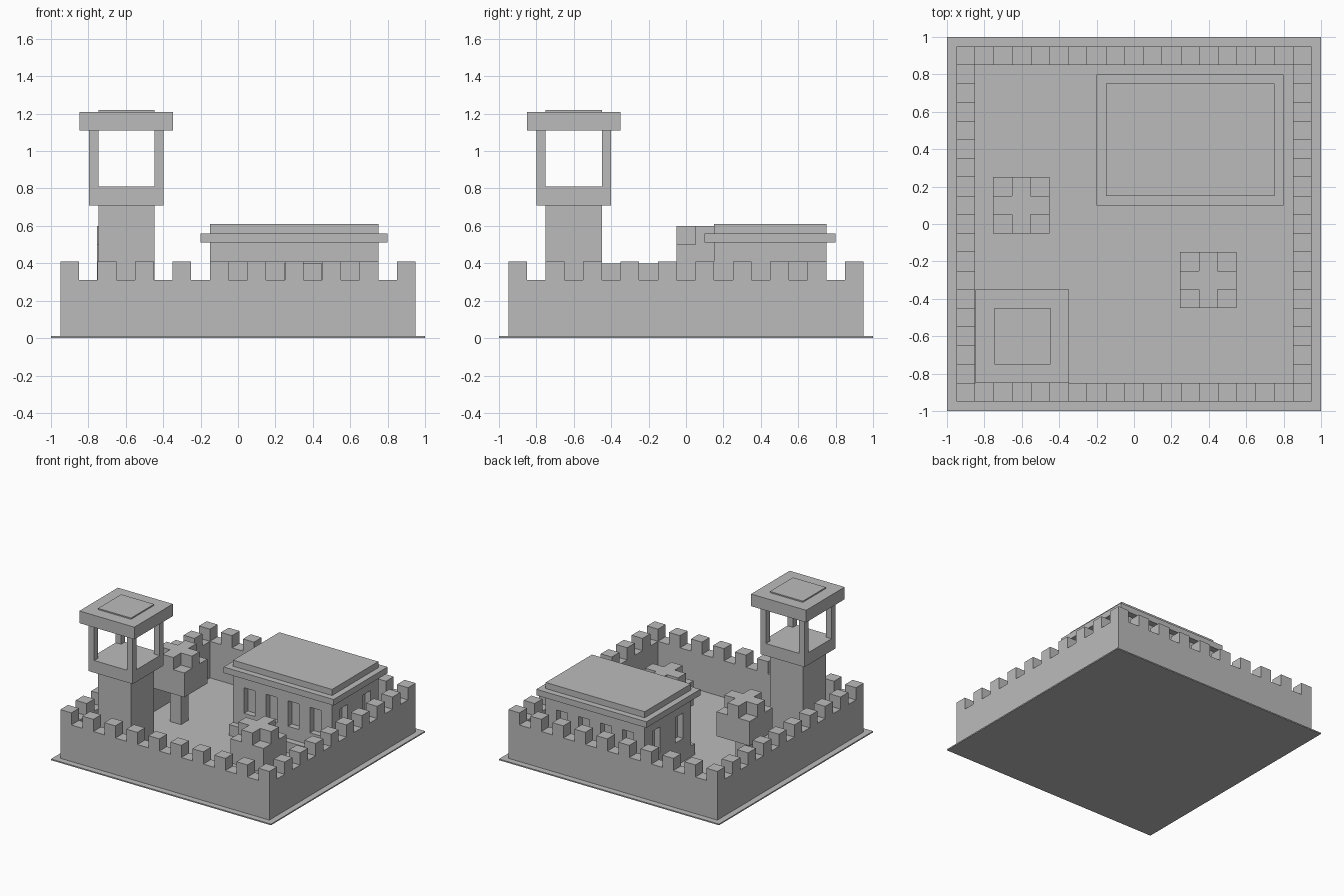
import bpy
import bmesh
from mathutils import Matrix, Vector

cube = bpy.data.objects.get("Cube")
if cube:
    bpy.data.objects.remove(cube, do_unlink=True)

stone = bpy.data.materials.new("grey_stone")
stone.use_nodes = True
grey = (0.5, 0.5, 0.5, 1)
stone.diffuse_color = grey
stone.node_tree.nodes["Principled BSDF"].inputs["Base Color"].default_value = grey


def build(name, boxes):
    """Make one object from boxes given as (x0, x1, y0, y1, z0, z1)."""
    bm = bmesh.new()
    for x0, x1, y0, y1, z0, z1 in boxes:
        mid = Vector((x0 + x1, y0 + y1, z0 + z1)) / 2
        size = Matrix.Diagonal((x1 - x0, y1 - y0, z1 - z0, 1))
        bmesh.ops.create_cube(bm, size=1, matrix=Matrix.Translation(mid) @ size)
    mesh = bpy.data.meshes.new(name)
    bm.to_mesh(mesh)
    bm.free()
    mesh.materials.append(stone)
    obj = bpy.data.objects.new(name, mesh)
    bpy.context.collection.objects.link(obj)
    return obj


def block(x, y, half, z0, z1):
    """Square box centred on x, y."""
    return (x - half, x + half, y - half, y + half, z0, z1)


GROUND = 0.01
build("ground_plate", [(-1, 1, -1, 1, 0, GROUND)])

# Outer wall
OUT, INN, WALK, TOP = 0.95, 0.85, 0.31, 0.41
build("outer_wall", [
    (-OUT, OUT, -OUT, -INN, GROUND, WALK),
    (-OUT, OUT, INN, OUT, GROUND, WALK),
    (-OUT, -INN, -INN, INN, GROUND, WALK),
    (INN, OUT, -INN, INN, GROUND, WALK),
])

# Battlements, sharing the corner blocks
spots = set()
for i in range(10):
    along = round(-0.9 + 0.2 * i, 2)
    for side in (-0.9, 0.9):
        spots.update([(along, side), (side, along)])
build("battlements", [block(x, y, 0.05, WALK, TOP) for x, y in sorted(spots)])

# Watchtower
TX, TY = -0.597, -0.6
build("tower_shaft", [block(TX, TY, 0.15, GROUND, 0.71)])
build("tower_platform", [block(TX, TY, 0.2, 0.71, 0.81)])
build("tower_posts", [block(TX + sx * 0.175, TY + sy * 0.175, 0.025, 0.81, 1.11)
                      for sx in (-1, 1) for sy in (-1, 1)])
build("tower_roof", [block(TX, TY, 0.25, 1.11, 1.21)])
build("tower_roof_cap", [block(TX, TY, 0.15, 1.21, 1.22)])

# Hall: recessed core with sill, lintel and piers around the windows
X0, X1, Y0, Y1 = -0.15, 0.75, 0.15, 0.75
SILL, LINTEL, EAVE, DEEP = 0.2, 0.41, 0.51, 0.05
build("hall_core", [(X0 + DEEP, X1 - DEEP, Y0 + DEEP, Y1 - DEEP, SILL, LINTEL)])
build("hall_base", [(X0, X1, Y0, Y1, GROUND, SILL)])
build("hall_lintel", [(X0, X1, Y0, Y1, LINTEL, EAVE)])
piers = []
for i in range(5):
    px = X0 + 0.2 * i
    for py in (Y0, Y1 - DEEP):
        piers.append((px, px + 0.1, py, py + DEEP, SILL, LINTEL))
for px in (X0, X1 - DEEP):
    for ya, yb in ((Y0 + DEEP, 0.25), (0.35, 0.55), (0.65, Y1 - DEEP)):
        piers.append((px, px + DEEP, ya, yb, SILL, LINTEL))
build("hall_piers", piers)
build("hall_step", [(X0, X1, Y0 - 0.05, Y0, GROUND, 0.1)])
build("hall_eaves", [(X0 - 0.05, X1 + 0.05, Y0 - 0.05, Y1 + 0.05, EAVE, 0.56)])
build("hall_roof", [(X0, X1, Y0, Y1, 0.56, 0.61)])


# Trees: block crown with a cross-shaped top on a square trunk
def tree(name, x, y, base):
    build(name + "_trunk", [block(x, y, 0.05, 0, base)])
    top = base + 0.2
    build(name + "_crown", [
        block(x, y, 0.15, base, top),
        (x - 0.15, x + 0.15, y - 0.05, y + 0.05, top, top + 0.1),
        (x - 0.05, x + 0.05, y - 0.15, y - 0.05, top, top + 0.1),
        (x - 0.05, x + 0.05, y + 0.05, y + 0.15, top, top + 0.1),
    ])


tree("tall_tree", -0.603, 0.1, 0.3)
tree("short_tree", 0.397, -0.3, 0.1)
